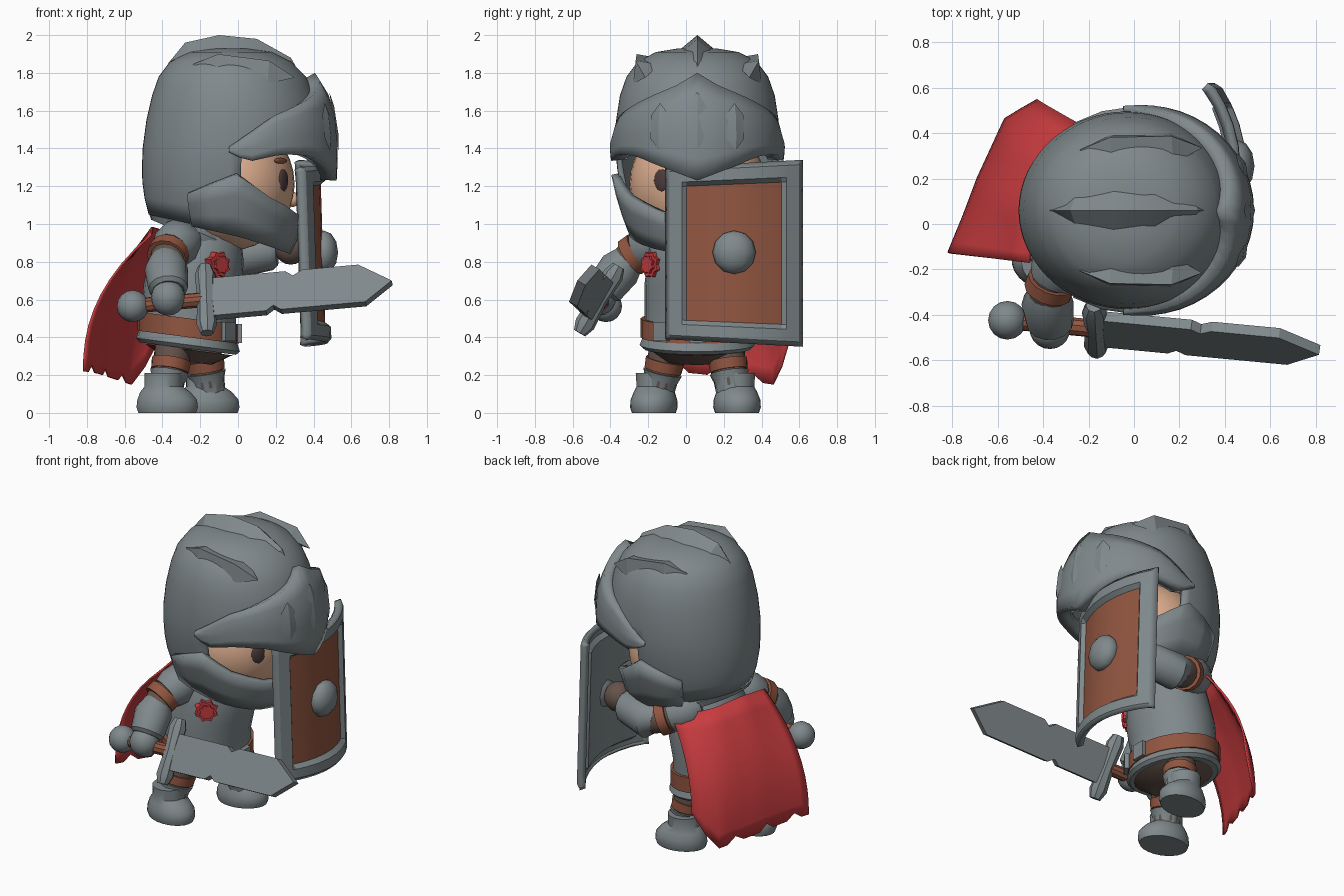
import bpy, bmesh, math
from mathutils import Vector, Matrix

if "Cube" in bpy.data.objects:
    bpy.data.objects.remove(bpy.data.objects["Cube"])

def mat(name, r, g, b):
    m = bpy.data.materials.new(name)
    m.diffuse_color = (r, g, b, 1)
    m.use_nodes = True
    m.node_tree.nodes["Principled BSDF"].inputs["Base Color"].default_value = m.diffuse_color
    return m

STEEL = mat("steel grey", 0.215, 0.25, 0.262)
LEATHER = mat("leather brown", 0.285, 0.092, 0.052)
DARK = mat("dark brown", 0.13, 0.085, 0.07)
RED = mat("cloth red", 0.58, 0.045, 0.05)
SKIN = mat("skin", 0.74, 0.43, 0.28)
EYE = mat("eye brown", 0.075, 0.045, 0.045)

def finish(name, bm, mats, thick=0, angle=35, recalc=True):
    if recalc:
        bmesh.ops.recalc_face_normals(bm, faces=bm.faces)
    me = bpy.data.meshes.new(name)
    bm.to_mesh(me)
    bm.free()
    ob = bpy.data.objects.new(name, me)
    bpy.context.collection.objects.link(ob)
    for m in mats:
        me.materials.append(m)
    bpy.ops.object.select_all(action='DESELECT')
    ob.select_set(True)
    bpy.context.view_layer.objects.active = ob
    bpy.ops.object.shade_smooth_by_angle(angle=math.radians(angle))
    if thick:
        s = ob.modifiers.new("thickness", 'SOLIDIFY')
        s.thickness = thick
        s.material_offset = s.material_offset_rim = len(mats) - 1
    return ob

def grid(name, us, vs, f, mats, thick=0, closed=False, cap=False, skip=None, rule=None, angle=35):
    """Surface f(u, v); closed wraps u, cap fills both ends."""
    bm = bmesh.new()
    rows = [[bm.verts.new(f(u, v)) for u in us] for v in vs]
    n = len(us)
    for j in range(len(vs) - 1):
        for i in range(n if closed else n - 1):
            if skip and skip(us[i], vs[j]):
                continue
            k = (i + 1) % n
            fc = bm.faces.new((rows[j][i], rows[j][k], rows[j + 1][k], rows[j + 1][i]))
            if rule:
                fc.material_index = rule((us[i] + us[k]) / 2, (vs[j] + vs[j + 1]) / 2)
    if cap:
        bm.faces.new(rows[0][::-1])
    if cap or closed:
        bm.faces.new(rows[-1])
    bmesh.ops.delete(bm, geom=[v for v in bm.verts if not v.link_faces], context='VERTS')
    return finish(name, bm, mats, thick, angle, recalc=cap)

def ring(n):
    return [2 * math.pi * i / n for i in range(n)]

def span(a, b, n):
    return [a + (b - a) * i / n for i in range(n + 1)]

def interp(table, x):
    for a, b in zip(table, table[1:]):
        if x <= b[0]:
            t = max(0, (x - a[0]) / (b[0] - a[0]))
            return [p + (q - p) * t for p, q in zip(a[1:], b[1:])]
    return list(table[-1][1:])

def tube(name, pts, radii, m, n=14):
    pts = [Vector(p) for p in pts]
    d = (pts[-1] - pts[0]).normalized()
    a = d.orthogonal().normalized()
    b = d.cross(a)
    f = lambda u, v: pts[v] + radii[v] * (a * math.cos(u) + b * math.sin(u))
    return grid(name, ring(n), range(len(pts)), f, [m], closed=True, cap=True)

def loft(name, rings, m, place=lambda p: p, n=24):
    f = lambda u, v: place(Vector((rings[v][1] + rings[v][3] * math.cos(u),
                                   rings[v][2] + rings[v][4] * math.sin(u), rings[v][0])))
    return grid(name, ring(n), range(len(rings)), f, [m], closed=True, cap=True)

def ball(name, c, s, m, rot=0, seg=20, angle=35):
    bm = bmesh.new()
    M = Matrix.Translation(c) @ Matrix.Rotation(rot, 4, 'Z') @ Matrix.Diagonal((*s, 1))
    bmesh.ops.create_uvsphere(bm, u_segments=seg, v_segments=seg // 2, radius=1, matrix=M)
    return finish(name, bm, [m], angle=angle)

def plate(name, pts, o, ax, ay, depth, m):
    """Flat outline in the plane (ax, ay) with thickness."""
    o, ax, ay = Vector(o), Vector(ax).normalized(), Vector(ay).normalized()
    nz = ax.cross(ay).normalized()
    f = lambda i, s: o + ax * pts[i][0] + ay * pts[i][1] + nz * depth * s
    return grid(name, range(len(pts)), (-0.5, 0.5), f, [m], closed=True, cap=True, angle=20)

def ridge(name, p0, p1, normal, w, h):
    """Long six-sided stud with a raised middle line."""
    p0, p1, nm = Vector(p0), Vector(p1), Vector(normal).normalized()
    d = p1 - p0
    s = d.cross(nm).normalized() * w
    bm = bmesh.new()
    V = [bm.verts.new(p) for p in (p0, p0 + d * .25 + s, p0 + d * .75 + s, p1, p0 + d * .75 - s,
                                   p0 + d * .25 - s, p0 + d * .25 + nm * h, p0 + d * .75 + nm * h)]
    for q in ((0, 1, 6), (1, 2, 7, 6), (2, 3, 7), (3, 4, 7), (4, 5, 6, 7), (5, 0, 6), (5, 4, 3, 2, 1, 0)):
        bm.faces.new([V[i] for i in q])
    finish(name, bm, [STEEL], angle=15)

# Helmet: one surface function shared by shell, visor and jaw guard
HELM = [(.82, -.03, .33, .27), (.95, -.03, .41, .33), (1.1, -.035, .455, .385), (1.25, -.035, .475, .42),
        (1.4, -.03, .475, .435), (1.55, -.025, .46, .43), (1.68, -.025, .43, .41), (1.78, -.03, .39, .375),
        (1.86, -.04, .32, .315), (1.91, -.04, .22, .22), (1.93, -.04, .1, .1)]
def helm(th, z, off=0):
    cx, rx, ry = interp(HELM, z)
    return Vector((cx + (rx + off) * math.cos(th), .06 + (ry + off) * math.sin(th), z))

rim = lambda th: .95 - .1 * math.cos(th)
shell_z = lambda th, v: rim(th) + (1.4 - rim(th)) * v if v < 1 else v
rad = math.radians
grid("helmet_shell", [rad(-84 + 5.25 * i) for i in range(33)] + [rad(90 + 6 * i) for i in range(30)] + [rad(269)],
     [0, .25, .5, .75, 1.4, 1.48, 1.55, 1.62, 1.68, 1.73, 1.78, 1.82, 1.86, 1.89, 1.91, 1.93],
     lambda u, v: helm(u, shell_z(u, v)), [STEEL], thick=.03, closed=True,
     skip=lambda u, v: v < 1 and u < rad(83))

VIS_HI = [(0, 1.8), (15, 1.73), (40, 1.65), (65, 1.57), (80, 1.48), (92, 1.41)]
VIS_LO = [(0, 1.23), (15, 1.28), (40, 1.36), (60, 1.37), (80, 1.33), (92, 1.38)]
def visor(u, v):
    a = abs(u)
    lo, hi = interp(VIS_LO, a)[0], interp(VIS_HI, a)[0]
    flush = .018 * max(0, v - .6) / .4
    return helm(rad(u), lo + (hi - lo) * v, .025 + .06 * max(0, math.cos(rad(u))) - flush)
grid("visor", span(-92, 92, 26), span(0, 1, 5), visor, [STEEL], thick=.085, angle=25)

JAW_HI = [(0, 1.02), (30, 1.06), (60, 1.14), (80, 1.23), (87, 1.26), (118, 1.16)]
def jaw(u, v):
    lo = rim(rad(u)) - .01
    p = helm(rad(u), lo + (interp(JAW_HI, abs(u))[0] - lo) * v, .035)
    p.x *= .8 if p.x > 0 else 1
    return p
grid("jaw_guard", [-118, -102, -87, -80, -71, -60, -45, -30, -15, 0, 15, 30, 45, 60, 71, 80, 87, 102, 118],
     span(0, 1, 3), jaw, [STEEL], thick=.045, angle=30)

# Studs on visor and crown, and the middle crest
for deg, top in ((-23, 1.64), (0, 1.7), (23, 1.64)):
    t = rad(deg)
    ridge("visor_stud", helm(t, 1.39, .086), helm(t, top, .087), (math.cos(t), math.sin(t), .15), .05, .014)
for s in (-1, 1):
    ridge("crown_stud", (-.24, .06 + s * .265, 1.845), (.3, .06 + s * .275, 1.775), (0, s * .6, .8), .085, .09)
CREST = [(-.43, 1.7, .01), (-.37, 1.85, .06), (-.28, 1.96, .08), (-.1, 2.0, .09),
         (.1, 1.98, .09), (.28, 1.88, .08), (.36, 1.74, .05)]
grid("crest", (-1, 0, 1), range(7), lambda u, v: (CREST[v][0] * (1 if u == 0 else .9), .06 - u * CREST[v][2],
     CREST[v][1] - (.075 if u else 0)), [STEEL], closed=True, cap=True, angle=20)

# Head
ball("head", (-.04, .06, 1.21), (.34, .36, .35), SKIN, seg=32)
ball("nose", (.29, .06, 1.13), (.035, .04, .04), SKIN)
for s in (-1, 1):
    ball("eye", (.238, .06 + s * .19, 1.23), (.016, .045, .06), EYE, rot=s * rad(33))
    ball("eyebrow", (.225, .06 + s * .18, 1.335), (.016, .065, .016), LEATHER, rot=s * rad(28))

# Body, collar, belt and skirt
loft("torso", [(.4, -.26, .06, .25, .28), (.55, -.26, .06, .25, .28), (.68, -.24, .06, .26, .28),
               (.8, -.22, .06, .25, .265), (.9, -.21, .06, .23, .25), (1.0, -.21, .06, .18, .2)], STEEL)
tilt = lambda p: Vector((p.x, p.y, p.z - .13 * (p.x + .26)))
loft("belt", [(.4, -.265, .06, .268, .3), (.5, -.265, .06, .268, .3)], LEATHER, tilt)
loft("skirt", [(.34, -.265, .06, .255, .285), (.36, -.265, .06, .275, .305), (.4, -.265, .06, .262, .29)], STEEL, tilt)
loft("pelvis", [(.27, -.26, .06, .12, .16), (.335, -.26, .06, .23, .25)], DARK, tilt)
loft("collar", [(.93, -.24, .06, .22, .25), (.97, -.24, .06, .235, .26), (1.01, -.24, .06, .2, .22)], STEEL,
     lambda p: Vector((p.x, p.y, p.z - .42 * (p.x + .24))))
square = [(-.045, -.05), (.045, -.05), (.045, .05), (-.045, .05)]
plate("belt_buckle", square, (.005, .06, .42), (0, 1, 0), (0, 0, 1), .03, STEEL)
plate("side_buckle", square, (-.05, -.13, .43), (.6, .8, 0), (0, 0, 1), .03, STEEL)

# Rosette on the chest
for r, d in ((.072, .05), (.05, .08)):
    star = [((r if i % 2 else r * .78) * math.cos(math.pi * i / 8),
             (r if i % 2 else r * .78) * math.sin(math.pi * i / 8)) for i in range(16)]
    plate("rosette", star, (-.11, -.178, .785), (.75, .65, 0), (0, 0, 1), d, RED)

# Legs and boots: foot x, foot y, hip, toe angle
for x, y, hip, ang in ((-.375, -.17, (-.33, -.08, .42), -10), (-.155, .27, (-.2, .2, .42), 10)):
    ankle, hip = Vector((x, y + (.03 if y < 0 else -.03), .14)), Vector(hip)
    at = lambda t: ankle + (hip - ankle) * t
    tube("leg", (ankle, hip), (.085, .105), DARK)
    tube("leg_band", (at(.3), at(.5)), (.1, .105), LEATHER)
    tube("shin_guard", (at(-.1), at(.12), at(.27)), (.085, .09, .105), STEEL, 10)
    R = Matrix.Translation((x, y, 0)) @ Matrix.Rotation(rad(ang), 4, 'Z')
    loft("boot", [(0, .0, 0, .155, .115), (.03, 0, 0, .165, .125), (.07, 0, 0, .16, .122), (.11, -.01, 0, .135, .108),
                  (.14, -.02, 0, .1, .095), (.21, -.02, 0, .1, .1)], STEEL, lambda p: R @ p)

# Arms: shoulder, band, gauntlet, wrist, hand
ARMS = [((-.3, -.13, .92), (-.37, -.27, .84), (-.38, -.35, .76), (-.37, -.43, .66), (-.37, -.46, .61), STEEL),
        ((-.24, .27, .93), (-.1, .37, .865), (0, .39, .83), (.18, .36, .86), (.28, .31, .88), DARK)]
for sh, bd, gt, wr, hd, hm in ARMS:
    sh, bd, gt, wr = map(Vector, (sh, bd, gt, wr))
    tube("upper_arm", (sh, bd, gt), (.09, .095, .09), DARK)
    d = (gt - sh).normalized() * .03
    tube("shoulder_plate", (sh - d * 2, sh, sh + (bd - sh) * .45, sh + (bd - sh) * .8), (.07, .12, .125, .105), STEEL)
    tube("arm_band", (bd - d, bd + d), (.108, .108), LEATHER)
    tube("gauntlet", (bd + d * 1.1, gt, wr, wr + (wr - gt) * .15), (.085, .115, .105, .085), STEEL)
    ball("hand", hd, (.09, .09, .095), hm)

# Sword, built along its own axes
O, X = Vector((-.17, -.46, .6)), Vector((1, -.095, .09)).normalized()
N = X.cross(Vector((0, .5, .87))).normalized()
W = N.cross(X)
BLADE = [(0, -.115), (.32, -.115), (.36, -.085), (.4, -.115), (.85, -.115), (.995, 0),
         (.82, .115), (.52, .115), (.47, .085), (.43, .115), (0, .115)]
plate("sword_blade", BLADE, O, X, W, .05, STEEL)
tube("sword_guard", [O + W * t for t in (-.205, -.15, 0, .15, .205)], (.035, .055, .045, .055, .035), STEEL, 8)
tube("sword_grip", (O - X * .36, O), (.04, .04), LEATHER, 10)
ball("sword_pommel", O - X * .39, (.085, .085, .085), STEEL, seg=16)

# Shield: curved plate with raised border and boss
def shield(u, v):
    edge = .03 if abs(u) > .74 or abs(v) > .8 else 0
    edge = .01 if abs(u) == 1 or abs(v) == 1 else edge
    return (.45 + edge - .12 * u * u - .015 * v, .255 + .365 * u, .845 + .475 * v + .02 * u * v)
grid("shield", [-1, -.94, -.76, -.69, -.5, -.25, 0, .25, .5, .69, .76, .94, 1],
     [-1, -.95, -.82, -.77, -.4, 0, .4, .77, .82, .95, 1], shield, [LEATHER, STEEL], thick=.04,
     rule=lambda u, v: int(abs(u) > .69 or abs(v) > .77), angle=20)
ball("shield_boss", (.455, .255, .85), (.075, .115, .115), STEEL, seg=12, angle=60)

# Cape with a ragged hem
TOP = [(0, -.18, .4, .9), (.25, -.38, .28, .96), (.6, -.45, .06, .98), (1, -.455, -.17, .94)]
HEM = [(0, -.42, .54, .34), (.14, -.56, .46, .15), (.5, -.68, .2, .19), (.75, -.74, .04, .21), (1, -.81, -.13, .22)]
def cape(u, v):
    a, b = Vector(interp(TOP, u)), Vector(interp(HEM, u))
    s = 1 - (1 - v) ** 2.3
    p = a + (b - a) * s
    p.z = a.z + (b.z - a.z) * v + (.04 * (round(u * 14) % 4 == 0) if v == 1 else 0)
    return p
grid("cape", span(0, 1, 14), span(0, 1, 9), cape, [RED], thick=.012, angle=50)
